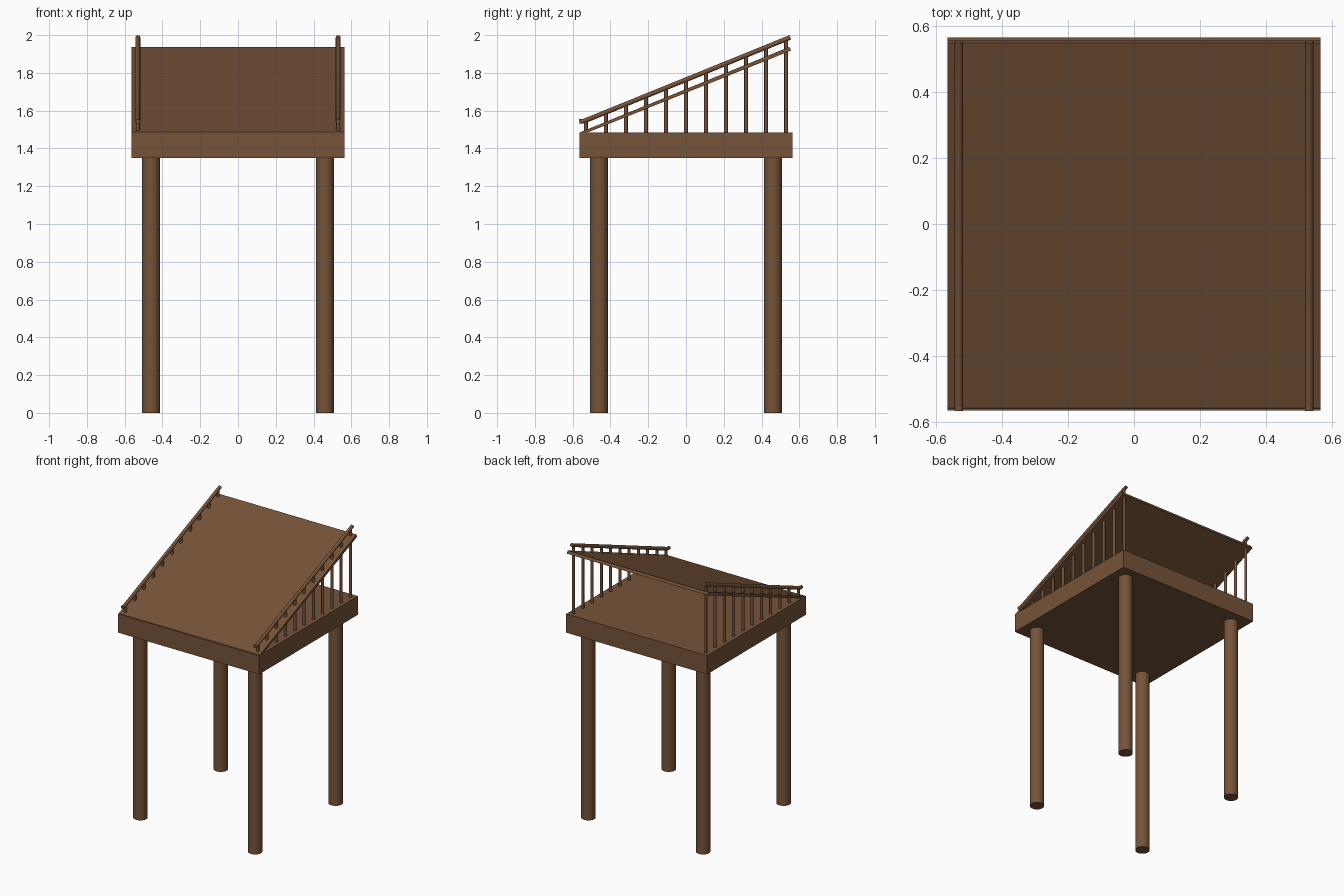
import bpy, bmesh, math
from mathutils import Vector

if "Cube" in bpy.data.objects:
    bpy.data.objects.remove(bpy.data.objects["Cube"])

wood = bpy.data.materials.new("brown wood")
wood.diffuse_color = (0.18, 0.087, 0.040, 1)
wood.use_nodes = True
wood.node_tree.nodes["Principled BSDF"].inputs["Base Color"].default_value = wood.diffuse_color


def add_object(name, bm, smooth=False):
    bmesh.ops.recalc_face_normals(bm, faces=bm.faces)
    mesh = bpy.data.meshes.new(name)
    bm.to_mesh(mesh)
    bm.free()
    mesh.materials.append(wood)
    obj = bpy.data.objects.new(name, mesh)
    bpy.context.collection.objects.link(obj)
    if smooth:
        bpy.ops.object.select_all(action='DESELECT')
        obj.select_set(True)
        bpy.context.view_layer.objects.active = obj
        bpy.ops.object.shade_smooth_by_angle(angle=math.radians(40))
    return obj


def side_prism(name, profile, half_width):
    """Extrude a (y, z) profile across x."""
    bm = bmesh.new()
    face = bm.faces.new([bm.verts.new((-half_width, y, z)) for y, z in profile])
    ext = bmesh.ops.extrude_face_region(bm, geom=[face])
    verts = [v for v in ext["geom"] if isinstance(v, bmesh.types.BMVert)]
    bmesh.ops.translate(bm, verts=verts, vec=(2 * half_width, 0, 0))
    return add_object(name, bm)


def post(name, x, y, z0, z1, radius, sides):
    bm = bmesh.new()
    bmesh.ops.create_cone(bm, cap_ends=True, segments=sides, radius1=radius,
                          radius2=radius, depth=z1 - z0)
    bmesh.ops.translate(bm, verts=bm.verts, vec=(x, y, (z0 + z1) / 2))
    return add_object(name, bm, True)


def tube(name, points, radius, sides):
    """Round tube along a path lying in a plane of constant x."""
    bm = bmesh.new()
    pts = [Vector(p) for p in points]
    rings = []
    for i, p in enumerate(pts):
        t = (pts[min(i + 1, len(pts) - 1)] - pts[max(i - 1, 0)]).normalized()
        side = Vector((1, 0, 0))
        up = side.cross(t)
        rings.append([bm.verts.new(p + radius * (math.cos(a) * side + math.sin(a) * up))
                      for a in (2 * math.pi * k / sides for k in range(sides))])
    for a, b in zip(rings, rings[1:]):
        for k in range(sides):
            j = (k + 1) % sides
            bm.faces.new((a[k], a[j], b[j], b[k]))
    bm.faces.new(rings[0])
    bm.faces.new(rings[-1])
    return add_object(name, bm, True)


# Table slab
side_prism("table_slab", [(-0.565, 1.35), (0.565, 1.35), (0.565, 1.485), (-0.565, 1.485)], 0.565)

# Sloping desk panel, its low edge resting on the slab
side_prism("sloping_panel", [(-0.565, 1.467), (-0.557, 1.487), (0.548, 1.938), (0.556, 1.918)], 0.565)

# Four round legs
for sx, lx in ((-1, "left"), (1, "right")):
    for sy, ly in ((-1, "front"), (1, "back")):
        post(f"{ly}_{lx}_leg", sx * 0.46, sy * 0.46, 0, 1.36, 0.048, 32)

# Side railings: eleven spindles and a handrail with a level front end
for sx, lx in ((-1, "left"), (1, "right")):
    x = sx * 0.53
    for i in range(11):
        y = -0.53 + i * 0.106
        post(f"{lx}_spindle_{i + 1}", x, y, 1.48, 1.548 + 0.406 * (y + 0.54), 0.010, 12)
    tube(f"{lx}_handrail", [(x, -0.565, 1.543), (x, -0.542, 1.544), (x, 0.552, 1.988)], 0.0125, 16)
